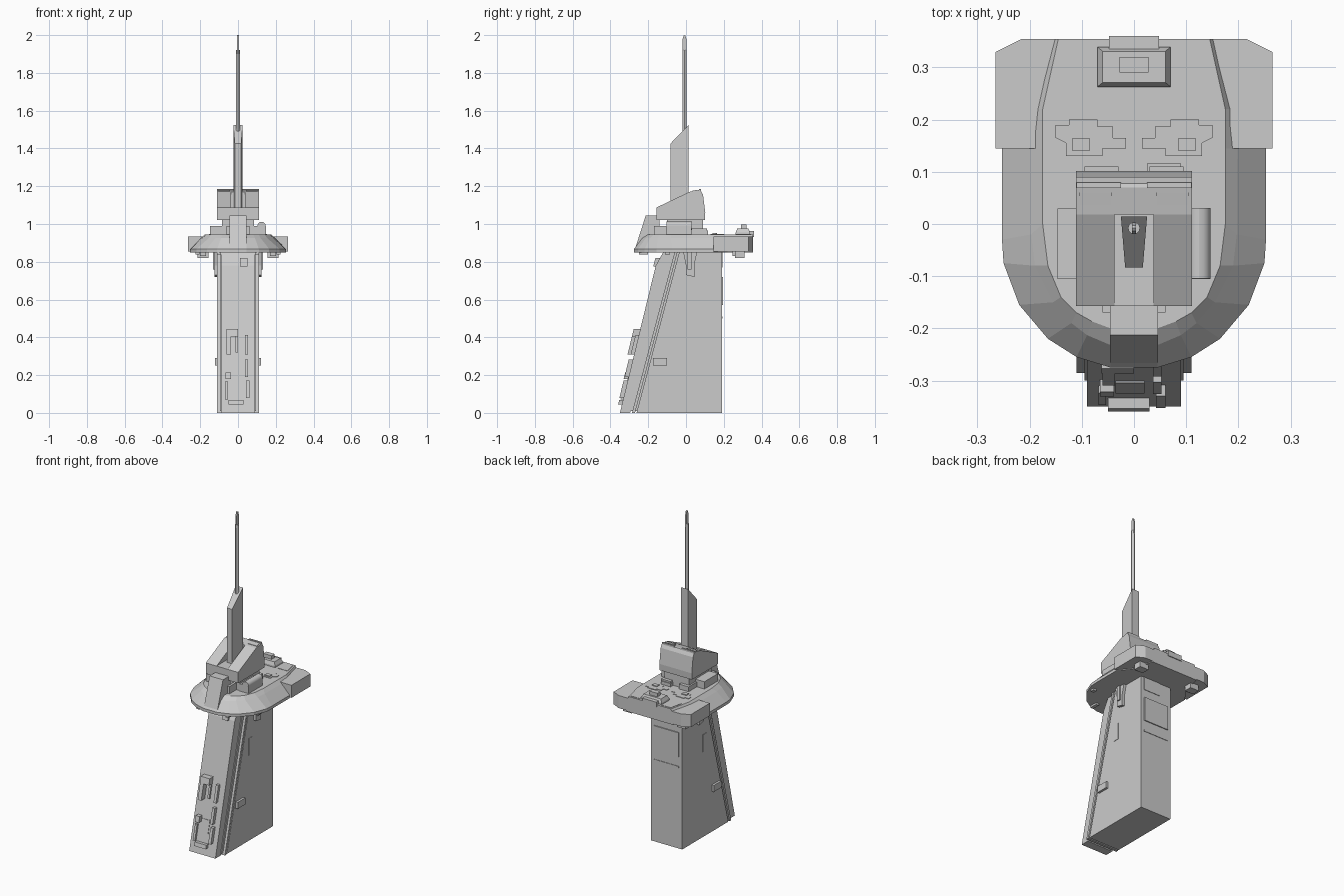
import bpy, bmesh, math
from mathutils import Vector


def finish(name, bm):
    bmesh.ops.recalc_face_normals(bm, faces=bm.faces)
    me = bpy.data.meshes.new(name)
    bm.to_mesh(me)
    bm.free()
    ob = bpy.data.objects.new(name, me)
    bpy.context.collection.objects.link(ob)
    return ob


def loft(name, rings):
    """Skin closed rings of 3D points and cap both ends."""
    bm = bmesh.new()
    vs = [[bm.verts.new(p) for p in r] for r in rings]
    n = len(vs[0])
    for a, b in zip(vs, vs[1:]):
        for i in range(n):
            j = (i + 1) % n
            bm.faces.new((a[i], a[j], b[j], b[i]))
    bm.faces.new(vs[0])
    bm.faces.new(vs[-1])
    return finish(name, bm)


def side(name, pts, x0, x1):
    """Extrude a (y, z) profile along x."""
    return loft(name, [[(x, y, z) for y, z in pts] for x in (x0, x1)])


def plan(name, pts, z0, z1):
    """Extrude an (x, y) outline along z."""
    return loft(name, [[(x, y, z) for x, y in pts] for z in (z0, z1)])


def box(name, x0, x1, y0, y1, z0, z1):
    return plan(name, [(x0, y0), (x1, y0), (x1, y1), (x0, y1)], z0, z1)


def mirror(ob):
    ob.modifiers.new("mirror", 'MIRROR').use_axis[0] = True
    return ob


def rod(name, r, loc, length, axis='Z', sides=12):
    bpy.ops.mesh.primitive_cylinder_add(vertices=sides, radius=r, depth=length, location=loc,
                                        rotation=(math.pi / 2 if axis == 'Y' else 0, 0, 0))
    ob = bpy.context.object
    ob.name = name
    bpy.ops.object.shade_smooth_by_angle()
    return ob


# Tower: main body, seam filler, edge rail and sloping front slab
side("tower_body", [(-.262, 0), (.19, 0), (.19, .855), (-.035, .855)], -.107, .107)
side("tower_seam", [(-.30, .01), (-.25, .01), (-.03, .852), (-.08, .852)], -.095, .095)
side("tower_rail", [(-.286, 0), (-.27, 0), (-.045, .852), (-.06, .852)], -.11, .11)
side("front_slab", [(-.35, 0), (-.296, 0), (-.07, .852), (-.12, .852), (-.16, .78)], -.09, .09)


# Equipment following the slope of the front slab
def front(z):
    return -.35 + .2436 * z


def front_box(name, x0, x1, z0, z1, d):
    side(name, [(front(z0) - d, z0), (front(z0) + .02, z0),
                (front(z1) + .02, z1), (front(z1) - d, z1)], x0, x1)


for i, b in enumerate([
        (-.062, 0, .405, .443, .035), (-.06, -.036, .31, .405, .035), (-.012, 0, .32, .405, .012),
        (.036, .053, .31, .412, .018), (.036, .053, .19, .282, .022), (.042, .06, .08, .172, .022),
        (-.065, -.038, .18, .215, .024), (-.068, -.054, .07, .165, .014), (-.05, .03, .045, .068, .02),
        (-.035, .02, .115, .20, .003), (.01, .05, .775, .82, .012)]):
    front_box(f"front_equipment_{i}", *b)

# Tower side fittings and rear panels
mirror(box("side_box", .10, .121, -.175, -.10, .25, .29))
mirror(box("side_hatch", .10, .109, -.05, -.01, .53, .635))
mirror(side("side_bracket", [(-.015, .855), (.06, .855), (.045, .79), (.045, .72),
                             (.0, .73), (.0, .78)], .09, .124))
mirror(box("bracket_rib", .10, .132, .008, .03, .76, .855))
box("rear_panel", -.085, .085, .18, .196, .57, .72)
box("rear_strip", -.085, .085, .18, .193, .50, .51)
box("rear_upper_plate", -.03, .085, .18, .193, .77, .85)

# Saucer deck: three half outlines, mirrored and lofted
outer = [(.16, .355), (.195, .22), (.253, .145), (.253, -.03), (.25, -.075),
         (.22, -.155), (.165, -.22), (.11, -.255), (.045, -.275)]
mid = [(.155, .355), (.19, .22), (.198, .145), (.197, -.02), (.19, -.08),
       (.155, -.15), (.12, -.19), (.09, -.213), (.045, -.232)]
top = [(.145, .355), (.175, .22), (.175, .145), (.175, 0), (.165, -.08),
       (.14, -.14), (.11, -.17), (.08, -.187), (.045, -.2)]


def ring(half, z):
    return [(x, y, z) for x, y in half] + [(-x, y, z) for x, y in reversed(half)]


loft("deck", [ring(outer, .85), ring(outer, .868), ring(mid, .925), ring(top, .945)])
mirror(plan("deck_wing", [(.14, .355), (.215, .355), (.265, .33), (.265, .145), (.18, .145)],
            .855, .933))

# Prow block at the front of the deck
side("prow", [(-.275, .853), (-.14, .853), (-.14, 1.045), (-.213, 1.045)], -.046, .046)

# Flush deck plates
mirror(plan("rear_plate", [(.075, .345), (.137, .345), (.154, .265), (.09, .265)], .94, .947))
mirror(plan("deck_plate", [(.015, .145), (.06, .145), (.06, .13), (.13, .13), (.13, .155),
                           (.15, .165), (.15, .19), (.125, .19), (.125, .2), (.07, .2),
                           (.07, .187), (.04, .187), (.04, .165), (.015, .165)], .94, .948))
mirror(box("deck_hatch", .085, .118, .14, .165, .94, .953))

# Rear deck machinery
loft("rear_housing", [[(sx * w, .301 + sy * d, z) for sx, sy in ((-1, -1), (1, -1), (1, 1), (-1, 1))]
                      for w, d, z in ((.07, .038, .94), (.07, .038, .955), (.06, .03, .975))])
box("rear_housing_cap", -.028, .028, .29, .32, .97, .997)
box("rear_ledge", -.048, .048, .335, .36, .93, .963)

# Deck underside pods
mirror(box("under_pod", .155, .215, .26, .31, .82, .855))
mirror(box("under_pod_cap", .17, .20, .245, .26, .83, .855))
mirror(box("under_front_pod", .09, .11, -.25, -.2, .838, .855))
mirror(box("under_side_pod", .205, .225, -.11, -.085, .838, .855))

# Neck and side tanks
box("neck", -.085, .085, -.1, .09, .94, 1.025)
mirror(box("neck_foot", .03, .095, .03, .11, .94, .975))
mirror(box("neck_front_pipe", .045, .06, -.17, -.1, .94, .99))
box("neck_rear_box", .025, .09, .08, .116, .94, .965)
mirror(rod("side_tank", .022, (.125, -.037, .99), .135, 'Y', 16))
mirror(box("side_tank_cradle", .08, .147, -.105, .03, .94, .99))

# Command head: two sloped cheeks around an open central channel
cheek = [(-.157, 1.02), (.1, 1.02), (.102, 1.06), (.09, 1.155), (.078, 1.178),
         (.07, 1.18), (.018, 1.17), (-.157, 1.087)]
mirror(side("head_cheek", cheek, .037, .111))
side("head_center", [(-.157, 1.02), (.1, 1.02), (.102, 1.06), (.09, 1.155), (.078, 1.178),
                     (.07, 1.18), (.018, 1.17), (.018, 1.087), (-.157, 1.087)], -.037, .037)
mirror(box("head_slit", .025, .11, .069, .08, 1.165, 1.185))
mirror(side("head_roof_plate", [(.035, 1.165), (.06, 1.165), (.06, 1.181), (.035, 1.176)],
            .043, .104))

# Mast fin, tapered to the front with a slanted top
fin = [(-.017, -.083), (.017, -.083), (.025, .014), (-.025, .014)]
loft("mast_fin", [[(x, y, 1.08) for x, y in fin],
                  [(x, y, 1.525 if y > 0 else 1.425) for x, y in fin]])

# Antenna rod with flat blade tip
rod("antenna_rod", .0115, (0, -.008, 1.7), .44)
side("antenna_tip", [(-.019, 1.9), (.003, 1.9), (.003, 1.975), (-.003, 1.997), (-.008, 2.0),
                     (-.013, 1.997), (-.019, 1.975)], -.004, .004)
